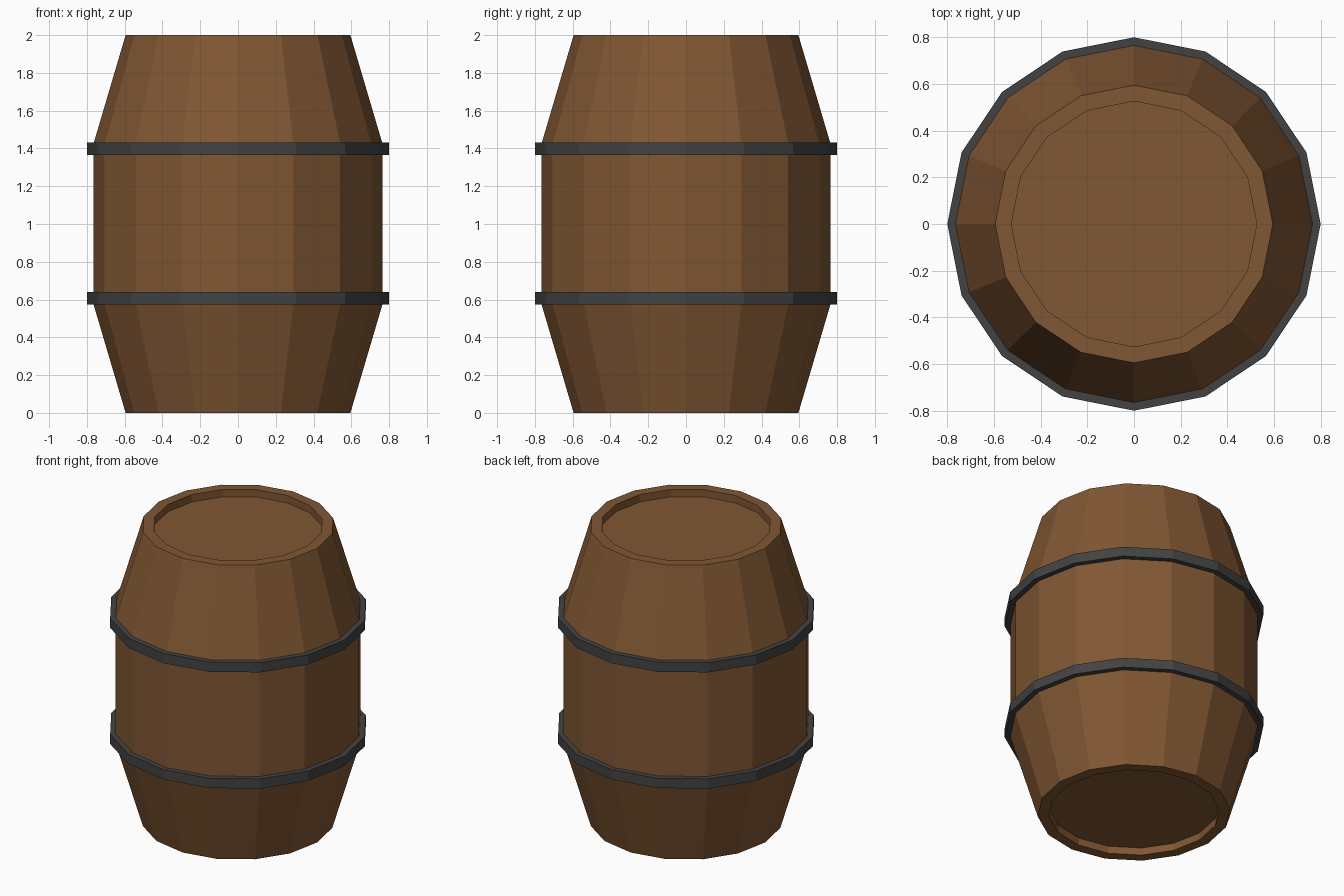
import bpy, bmesh
from math import cos, sin, tau

if "Cube" in bpy.data.objects:
    bpy.data.objects.remove(bpy.data.objects["Cube"])

SIDES = 16


def material(name, color):
    m = bpy.data.materials.new(name)
    m.diffuse_color = color
    m.use_nodes = True
    m.node_tree.nodes["Principled BSDF"].inputs["Base Color"].default_value = m.diffuse_color
    return m


def lathe(name, profile, mat, capped=False):
    """Revolve an (r, z) profile, listed bottom to top, around z."""
    bm = bmesh.new()
    rings = [[bm.verts.new((r * cos(tau * i / SIDES), r * sin(tau * i / SIDES), z))
              for i in range(SIDES)] for r, z in profile]
    for a, b in zip(rings, rings[1:]):
        for i in range(SIDES):
            j = (i + 1) % SIDES
            bm.faces.new((a[i], a[j], b[j], b[i]))
    if capped:
        bm.faces.new(rings[0][::-1])
        bm.faces.new(rings[-1])
    mesh = bpy.data.meshes.new(name)
    bm.to_mesh(mesh)
    bm.free()
    mesh.materials.append(mat)
    obj = bpy.data.objects.new(name, mesh)
    bpy.context.collection.objects.link(obj)
    return obj


wood = material("wood", (0.22, 0.095, 0.033, 1))
iron = material("iron", (0.055, 0.055, 0.055, 1))

# Wooden body with recessed lids at both ends
half = [(0.526, 0.05), (0.526, 0), (0.595, 0), (0.765, 0.575)]
body = half + [(r, 2 - z) for r, z in reversed(half)]
lathe("barrel_body", body, wood, capped=True)

# Iron hoops wrapped around the body
for name, z in (("lower_hoop", 0.608), ("upper_hoop", 1.398)):
    lathe(name, [(0.765, z - 0.033), (0.8, z - 0.033),
                 (0.8, z + 0.033), (0.765, z + 0.033)], iron)
